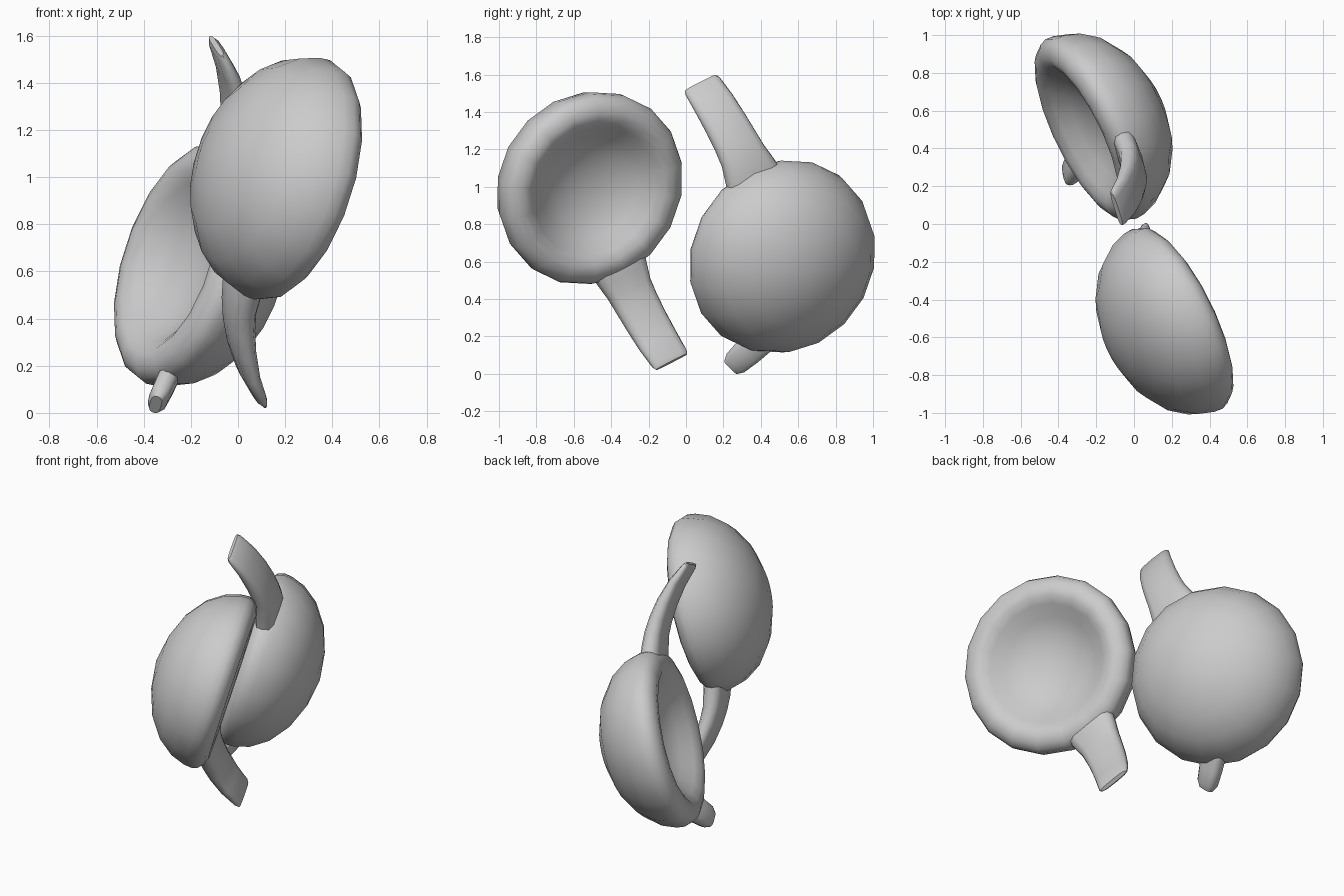
import bpy, bmesh, math
from mathutils import Vector

if "Cube" in bpy.data.objects:
    bpy.data.objects.remove(bpy.data.objects["Cube"])

SIDES = 18
# Cup axis (points out of the opening), handle direction, and handle width direction
AXIS = Vector((.86, .42, -.28)).normalized()
RADIAL = Vector((-.44, .29, -.85))
RADIAL = (RADIAL - AXIS * RADIAL.dot(AXIS)).normalized()
SIDE = AXIS.cross(RADIAL)
CENTRE = Vector((.228, -.503, .988))
MID = Vector((0, 0, .81))   # the second cup is the first one inverted through the middle


def finish(name, bm):
    bmesh.ops.recalc_face_normals(bm, faces=bm.faces)
    me = bpy.data.meshes.new(name)
    bm.to_mesh(me)
    bm.free()
    ob = bpy.data.objects.new(name, me)
    bpy.context.collection.objects.link(ob)
    bpy.ops.object.select_all(action='DESELECT')
    ob.select_set(True)
    bpy.context.view_layer.objects.active = ob
    bpy.ops.object.shade_smooth_by_angle(angle=math.radians(60))
    return ob


def skin(bm, rings):
    for a, b in zip(rings, rings[1:]):
        n = len(a)
        for i in range(n):
            bm.faces.new((a[i], a[(i + 1) % n], b[(i + 1) % n], b[i]))


def cap_fan(bm, ring, point):
    tip = bm.verts.new(point)
    for i in range(len(ring)):
        bm.faces.new((ring[i], ring[(i + 1) % len(ring)], tip))


def placer(sign):
    def place(r, w, n):
        p = CENTRE + RADIAL * r + SIDE * w + AXIS * n
        return p if sign > 0 else 2 * MID - p
    return place


def cup(name, place):
    # Outer half ellipsoid, fat rounded lip bulging past the rim, shallow dish inside
    prof = [(.533 * math.sin(a), -.393 * math.cos(a))
            for a in (math.radians(d) for d in (18, 36, 54, 70, 83))]
    prof += [(.533, .0), (.52, .035), (.49, .06), (.45, .075), (.405, .07),
             (.36, .04), (.29, -.02), (.2, -.07), (.1, -.095)]
    bm = bmesh.new()
    rings = []
    for r, n in prof:
        rings.append([bm.verts.new(place(r * math.cos(t), r * math.sin(t), n))
                      for t in (2 * math.pi * i / SIDES for i in range(SIDES))])
    skin(bm, rings)
    cap_fan(bm, rings[0], place(0, 0, -.398))
    cap_fan(bm, rings[-1], place(0, 0, -.105))
    finish(name, bm)


def strip(name, stations):
    # Loft of rounded flat sections: (centre, half width vector, half thickness vector)
    bm = bmesh.new()
    rings = []
    for c, w, h in stations:
        ring = []
        for i in range(12):
            t = 2 * math.pi * i / 12
            co, si = math.cos(t), math.sin(t)
            ring.append(bm.verts.new(c + w * math.copysign(abs(co) ** .6, co)
                                     + h * math.copysign(abs(si) ** .75, si)))
        rings.append(ring)
    skin(bm, rings)
    bm.faces.new(rings[0])
    bm.faces.new(rings[-1])
    finish(name, bm)


def handle(name, place):
    # (radial, along axis, half width, half thickness), bending toward the opening
    path = [(.45, -.005, .165, .06), (.53, .015, .15, .062), (.61, .04, .132, .057),
            (.69, .08, .125, .053), (.78, .137, .12, .047), (.88, .218, .115, .036),
            (.96, .305, .107, .024), (.975, .322, .097, .012)]
    stations = []
    for i, (r, n, hw, ht) in enumerate(path):
        a, b = path[max(i - 1, 0)], path[min(i + 1, len(path) - 1)]
        d = Vector((b[0] - a[0], b[1] - a[1])).normalized()
        c = place(r, 0, n)
        stations.append((c, place(r, hw, n) - c,
                         place(r - d.y * ht, 0, n + d.x * ht) - c))
    strip(name, stations)


# Two facing cups with bent handles
for label, sign in (("front", 1), ("back", -1)):
    place = placer(sign)
    cup(label + "_cup", place)
    handle(label + "_handle", place)

# Short tab under the back cup
start, end = Vector((-.27, .42, .20)), Vector((-.35, .24, .035))
along = (end - start).normalized()
wide = Vector((-.15, .8, -.55))
wide = (wide - along * wide.dot(along)).normalized()
thick = along.cross(wide)
strip("back_tab", [(start.lerp(end, f), wide * w, thick * h) for f, w, h in
                   ((0, .085, .045), (.5, .08, .045), (.85, .07, .042), (1, .05, .025))])
